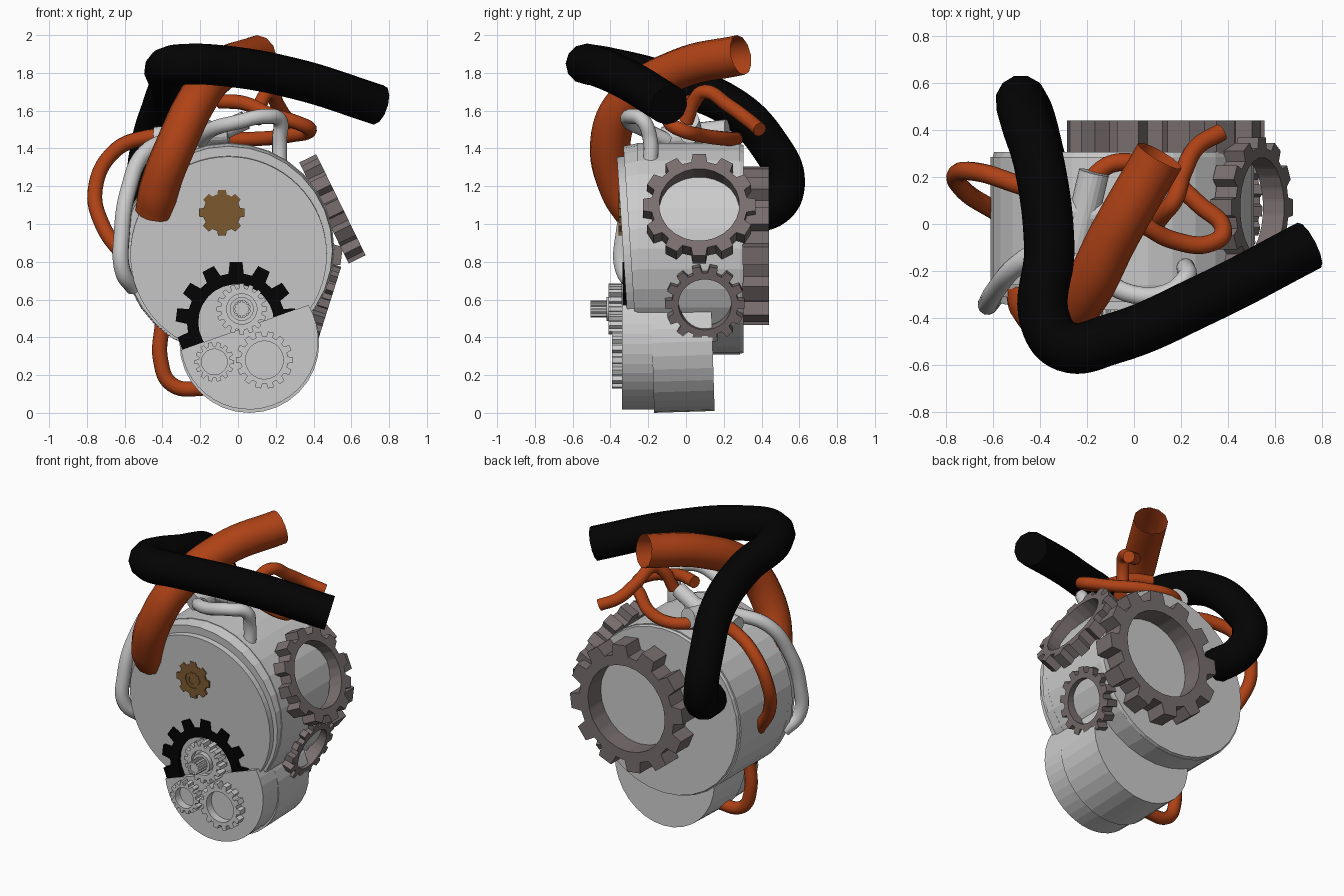
import bpy, bmesh
from math import sin, cos, pi, radians
from mathutils import Vector, Matrix

if "Cube" in bpy.data.objects:
    bpy.data.objects.remove(bpy.data.objects["Cube"])


def material(name, rgb):
    m = bpy.data.materials.new(name)
    m.diffuse_color = (*rgb, 1)
    m.use_nodes = True
    m.node_tree.nodes["Principled BSDF"].inputs["Base Color"].default_value = m.diffuse_color
    return m


ORANGE = material("orange", (0.43, 0.055, 0.008))
BLACK = material("black", (0.001, 0.001, 0.001))
STEEL = material("dark_steel", (0.19, 0.155, 0.155))
BRASS = material("brass", (0.2, 0.1, 0.03))


def add_object(name, bm, loc=(0, 0, 0), axis=None, mat=None):
    bmesh.ops.recalc_face_normals(bm, faces=bm.faces)
    mesh = bpy.data.meshes.new(name)
    bm.to_mesh(mesh)
    bm.free()
    ob = bpy.data.objects.new(name, mesh)
    bpy.context.collection.objects.link(ob)
    if axis is not None:
        q = Vector(axis).to_track_quat('Z', 'Y')
        ob.matrix_world = Matrix.Translation(loc) @ q.to_matrix().to_4x4()
    if mat:
        mesh.materials.append(mat)
    return ob


def cylinder(name, a, b, r, r2=None, sides=32, mat=None):
    a, b = Vector(a), Vector(b)
    bm = bmesh.new()
    bmesh.ops.create_cone(bm, cap_ends=True, segments=sides, radius1=r,
                          radius2=r2 or r, depth=(b - a).length)
    return add_object(name, bm, (a + b) / 2, b - a, mat)


def gear(name, loc, axis, outer, root, hole, depth, teeth, mat=None, disc=0, phase=0):
    """Toothed ring, optionally with a disc (fraction of depth) filling its hole."""
    bm = bmesh.new()
    rings = []
    for i in range(teeth):
        for f, r in ((-0.32, root), (-0.22, outer), (0.22, outer), (0.32, root)):
            t = 2 * pi * (i + f + phase) / teeth
            rings.append([bm.verts.new((rr * cos(t), rr * sin(t), z)) for rr, z in
                          ((r, -depth / 2), (r, depth / 2), (hole, depth / 2), (hole, -depth / 2))])
    for a, b in zip(rings, rings[1:] + rings[:1]):
        for k in range(4):
            n = (k + 1) % 4
            bm.faces.new((a[k], a[n], b[n], b[k]))
    add_object(name, bm, loc, axis, mat)
    if disc:
        n = Vector(axis).normalized() * depth * disc / 2
        cylinder(name + "_disc", Vector(loc) - n, Vector(loc) + n, hole * 1.01, mat=mat)


def tube(name, pts, r, mat=None, caps=True):
    cu = bpy.data.curves.new(name, 'CURVE')
    cu.dimensions = '3D'
    cu.bevel_depth = r
    cu.bevel_resolution = 4
    cu.resolution_u = 8
    cu.use_fill_caps = caps
    sp = cu.splines.new('BEZIER')
    sp.bezier_points.add(len(pts) - 1)
    for p, co in zip(sp.bezier_points, pts):
        p.co = co
        p.handle_left_type = p.handle_right_type = 'AUTO'
    ob = bpy.data.objects.new(name, cu)
    bpy.context.collection.objects.link(ob)
    if mat:
        cu.materials.append(mat)
    bpy.ops.object.select_all(action='DESELECT')
    ob.select_set(True)
    bpy.context.view_layer.objects.active = ob
    bpy.ops.object.convert(target='MESH')
    bpy.ops.object.shade_smooth_by_angle(angle=radians(40))


# Main drum and its slightly tilted front plate
cylinder("main_drum", (-0.05, -0.26, 0.87), (-0.05, 0.285, 0.87), 0.56)
cylinder("back_cap", (-0.045, 0.285, 0.868), (-0.045, 0.305, 0.868), 0.555, 0.55)
cylinder("front_plate", (-0.05, -0.22, 0.868), (-0.05, -0.295, 0.863), 0.56, 0.55)
cylinder("front_cover", (-0.05, -0.24, 0.844), (-0.05, -0.332, 0.838), 0.52, sides=64)

# Lower drum and the cut-away half cover in front of it
cylinder("lower_drum", (0.06, -0.18, 0.37), (0.06, 0.14, 0.38), 0.37)
bm = bmesh.new()
arc = [radians(188 + (391 - 188) * i / 24) for i in range(25)]
face = bm.faces.new([bm.verts.new((0.06 + 0.365 * cos(t), -0.34, 0.383 + 0.365 * sin(t)))
                     for t in arc])
ext = bmesh.ops.extrude_face_region(bm, geom=[face])
bmesh.ops.translate(bm, vec=(0, 0.34, 0),
                    verts=[v for v in ext["geom"] if isinstance(v, bmesh.types.BMVert)])
bmesh.ops.holes_fill(bm, edges=[e for e in bm.edges if e.is_boundary])
add_object("half_cover", bm)

# Front gears
F = (0, -1, 0)
gear("black_gear", (-0.01, -0.315, 0.48), F, 0.32, 0.26, 0.2, 0.04, 13, BLACK, phase=0.25)
gear("hub_gear", (0.02, -0.375, 0.55), F, 0.135, 0.11, 0.08, 0.07, 16)
cylinder("hub_disc", (0.02, -0.3, 0.55), (0.02, -0.38, 0.55), 0.082)
gear("hub_collar", (0.02, -0.39, 0.55), F, 0.063, 0.063, 0.045, 0.06, 12)
gear("splined_shaft", (0.02, -0.4, 0.55), F, 0.045, 0.036, 0.025, 0.21, 12, disc=0.95)
gear("small_gear_left", (-0.125, -0.36, 0.27), F, 0.105, 0.085, 0.068, 0.065, 14)
gear("small_gear_right", (0.14, -0.36, 0.28), F, 0.152, 0.125, 0.1, 0.065, 14)
gear("brass_gear", (-0.085, -0.343, 1.06), F, 0.122, 0.1, 0.055, 0.03, 8, BRASS, disc=0.7)
gear("brass_gear_center", (-0.085, -0.345, 1.06), F, 0.05, 0.045, 0.03, 0.025, 10, BRASS)

# Side and back gears, open rings resting against the drum
gear("upper_side_gear", (0.5, 0.07, 1.08), (0.9, 0, 0.44), 0.3, 0.255, 0.212, 0.1, 12, STEEL)
gear("lower_side_gear", (0.445, 0.1, 0.585), (0.95, 0, -0.3), 0.212, 0.175, 0.14, 0.08, 14, STEEL)
gear("back_gear", (0.135, 0.37, 0.885), (0, 1, 0), 0.42, 0.35, 0.285, 0.14, 12, STEEL, phase=0.25)

# Large hoses
tube("black_hose", [(0.745, -0.09, 1.63), (0.3, -0.32, 1.77), (-0.1, -0.49, 1.84),
                    (-0.29, -0.52, 1.845), (-0.375, -0.42, 1.83), (-0.36, -0.1, 1.75),
                    (-0.4, 0.24, 1.62), (-0.46, 0.44, 1.42), (-0.48, 0.525, 1.22),
                    (-0.45, 0.47, 1.1), (-0.4, 0.28, 1.06)], 0.108, BLACK)
tube("orange_hose", [(-0.44, -0.28, 1.07), (-0.42, -0.35, 1.18), (-0.32, -0.4, 1.44),
                     (-0.22, -0.31, 1.65), (-0.08, -0.04, 1.82), (0.11, 0.29, 1.895)],
     0.107, ORANGE, caps=False)

# Thin orange pipes
tube("left_orange_pipe", [(-0.3, 0.1, 1.46), (-0.5, 0.17, 1.455), (-0.66, 0.22, 1.38),
                          (-0.755, 0.21, 1.19), (-0.72, 0.14, 1.0), (-0.58, 0.05, 0.8)], 0.04, ORANGE)
tube("loop_orange_pipe", [(-0.1, 0.05, 1.65), (0.03, 0.0, 1.64), (0.17, -0.07, 1.58),
                          (0.33, -0.08, 1.53), (0.38, -0.03, 1.5), (0.28, 0.08, 1.47),
                          (0.08, 0.23, 1.45), (-0.08, 0.26, 1.45), (-0.2, 0.18, 1.45)], 0.038, ORANGE)
tube("branch_orange_pipe", [(0.09, 0.0, 1.54), (0.13, 0.05, 1.66), (0.17, 0.1, 1.7),
                            (0.21, 0.22, 1.63), (0.27, 0.33, 1.55), (0.37, 0.39, 1.5)], 0.038, ORANGE)
tube("lower_orange_pipe", [(-0.4, -0.1, 0.48), (-0.41, -0.1, 0.28), (-0.35, -0.1, 0.15),
                           (-0.15, -0.1, 0.13)], 0.04, ORANGE)

# Grey pipes and fittings on top
tube("left_grey_pipe", [(-0.3, -0.05, 1.46), (-0.49, -0.17, 1.38), (-0.58, -0.27, 1.18),
                        (-0.615, -0.33, 0.95), (-0.61, -0.33, 0.75), (-0.55, -0.25, 0.66)], 0.043)
tube("top_grey_pipe", [(-0.2, -0.1, 1.44), (-0.14, -0.22, 1.5), (0.0, -0.3, 1.54),
                       (0.15, -0.29, 1.57), (0.22, -0.23, 1.55), (0.22, -0.19, 1.45),
                       (0.22, -0.19, 1.3)], 0.04)
cylinder("top_fitting", (-0.17, 0.22, 1.49), (-0.25, -0.12, 1.45), 0.065, sides=20)
cylinder("cross_fitting", (-0.44, 0.08, 1.46), (-0.05, 0.02, 1.48), 0.055, sides=20)
cylinder("rising_fitting", (-0.2, 0.05, 1.44), (0.04, 0.02, 1.55), 0.05, sides=20)
